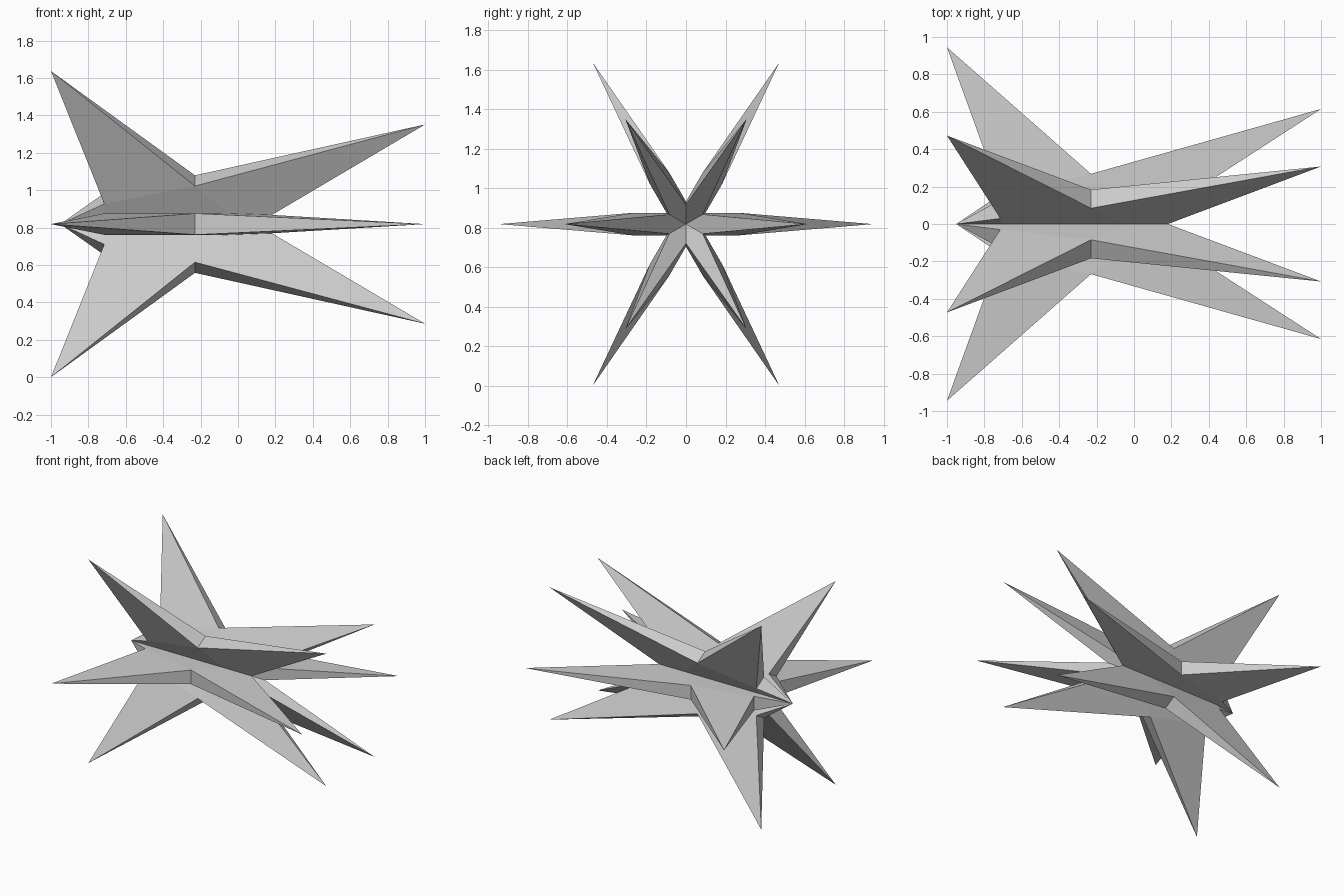
import bpy, bmesh, math
from mathutils import Matrix

if "Cube" in bpy.data.objects:
    bpy.data.objects.remove(bpy.data.objects["Cube"])

CENTER_Z = 0.819
HALF = 0.057  # half thickness of the flat core

grey = bpy.data.materials.new("plain grey")
grey.diffuse_color = (0.6, 0.6, 0.6, 1)
grey.use_nodes = True
grey.node_tree.nodes["Principled BSDF"].inputs["Base Color"].default_value = grey.diffuse_color

# Star outline: tips and the inner corner following each tip
tips = [(1, 0.615), (-1, 0.945), (-0.95, 0), (-1, -0.945), (1, -0.615)]
inner = [(-0.23, 0.268), (-0.715, 0.158), (-0.715, -0.158), (-0.23, -0.268), (0.05, 0)]


def star_plate(name, angle):
    """Five-pointed plate with a flat core and arms tapering to sharp tips."""
    bm = bmesh.new()
    top = [bm.verts.new((x, y, HALF)) for x, y in inner]
    bot = [bm.verts.new((x, y, -HALF)) for x, y in inner]
    tip = [bm.verts.new((x, y, 0)) for x, y in tips]
    bm.faces.new(top)
    bm.faces.new(bot[::-1])
    for i in range(5):
        p = i - 1
        bm.faces.new((top[p], tip[i], top[i]))
        bm.faces.new((bot[i], tip[i], bot[p]))
        bm.faces.new((top[i], tip[i], bot[i]))
        bm.faces.new((bot[p], tip[i], top[p]))
    bmesh.ops.recalc_face_normals(bm, faces=bm.faces)
    bm.transform(Matrix.Translation((0, 0, CENTER_Z)) @ Matrix.Rotation(angle, 4, 'X'))
    mesh = bpy.data.meshes.new(name)
    bm.to_mesh(mesh)
    bm.free()
    mesh.materials.append(grey)
    bpy.context.collection.objects.link(bpy.data.objects.new(name, mesh))


# Three plates crossing on the long axis
for k, name in enumerate(("level_star", "left_tilted_star", "right_tilted_star")):
    star_plate(name, math.radians(60 * k))
